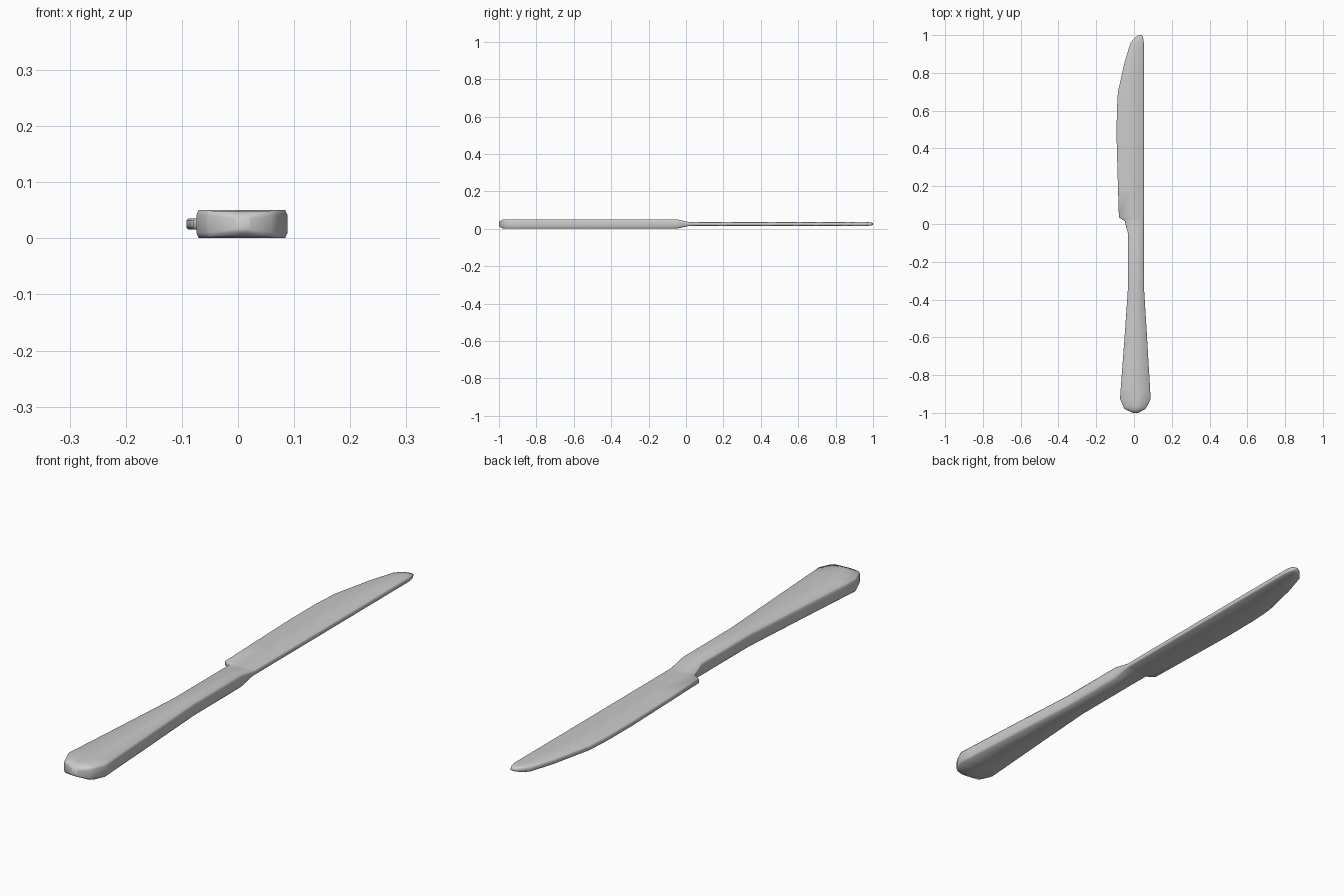
import bpy, bmesh

MID = 0.0255  # height of the knife's centre plane

# Stations along the knife: y, left x, right x, half thickness
HANDLE = [
    (-1.0, -0.005, 0.022, 0.014),
    (-0.98, -0.05, 0.060, 0.023),
    (-0.965, -0.057, 0.070, 0.025),
    (-0.925, -0.074, 0.088, 0.025),
    (-0.87, -0.070, 0.085, 0.025),
    (-0.60, -0.050, 0.069, 0.025),
    (-0.34, -0.032, 0.053, 0.025),
    (-0.05, -0.032, 0.052, 0.025),
]
BLADE = [
    (0.015, -0.049, 0.052, 0.0105),
    (0.027, -0.067, 0.052, 0.010),
    (0.036, -0.080, 0.052, 0.010),
    (0.20, -0.085, 0.052, 0.010),
    (0.45, -0.092, 0.052, 0.010),
    (0.60, -0.091, 0.052, 0.010),
    (0.70, -0.085, 0.052, 0.010),
    (0.86, -0.049, 0.052, 0.010),
    (0.96, -0.018, 0.052, 0.010),
    (0.985, 0.003, 0.048, 0.009),
    (1.0, 0.024, 0.042, 0.005),
]


def section(bm, y, left, right, h):
    """Flat bar cross-section with softened edges."""
    inset, wall = 0.004, 0.65 * h
    mid = (left + right) / 2
    top = [(left, wall), (left + inset, h), (mid, h), (right - inset, h), (right, wall)]
    pts = top + [(x, -z) for x, z in reversed(top)]
    return [bm.verts.new((x, y, MID + z)) for x, z in pts]


# Handle and blade are one continuous loft
bm = bmesh.new()
rings = [section(bm, *s) for s in HANDLE + BLADE]
for a, b in zip(rings, rings[1:]):
    n = len(a)
    for i in range(n):
        j = (i + 1) % n
        bm.faces.new((a[i], a[j], b[j], b[i]))
bm.faces.new(rings[0])
bm.faces.new(rings[-1])
bmesh.ops.recalc_face_normals(bm, faces=bm.faces)

mesh = bpy.data.meshes.new("table_knife")
bm.to_mesh(mesh)
bm.free()
mesh.shade_smooth()
knife = bpy.data.objects.new("table_knife", mesh)
bpy.context.collection.objects.link(knife)
